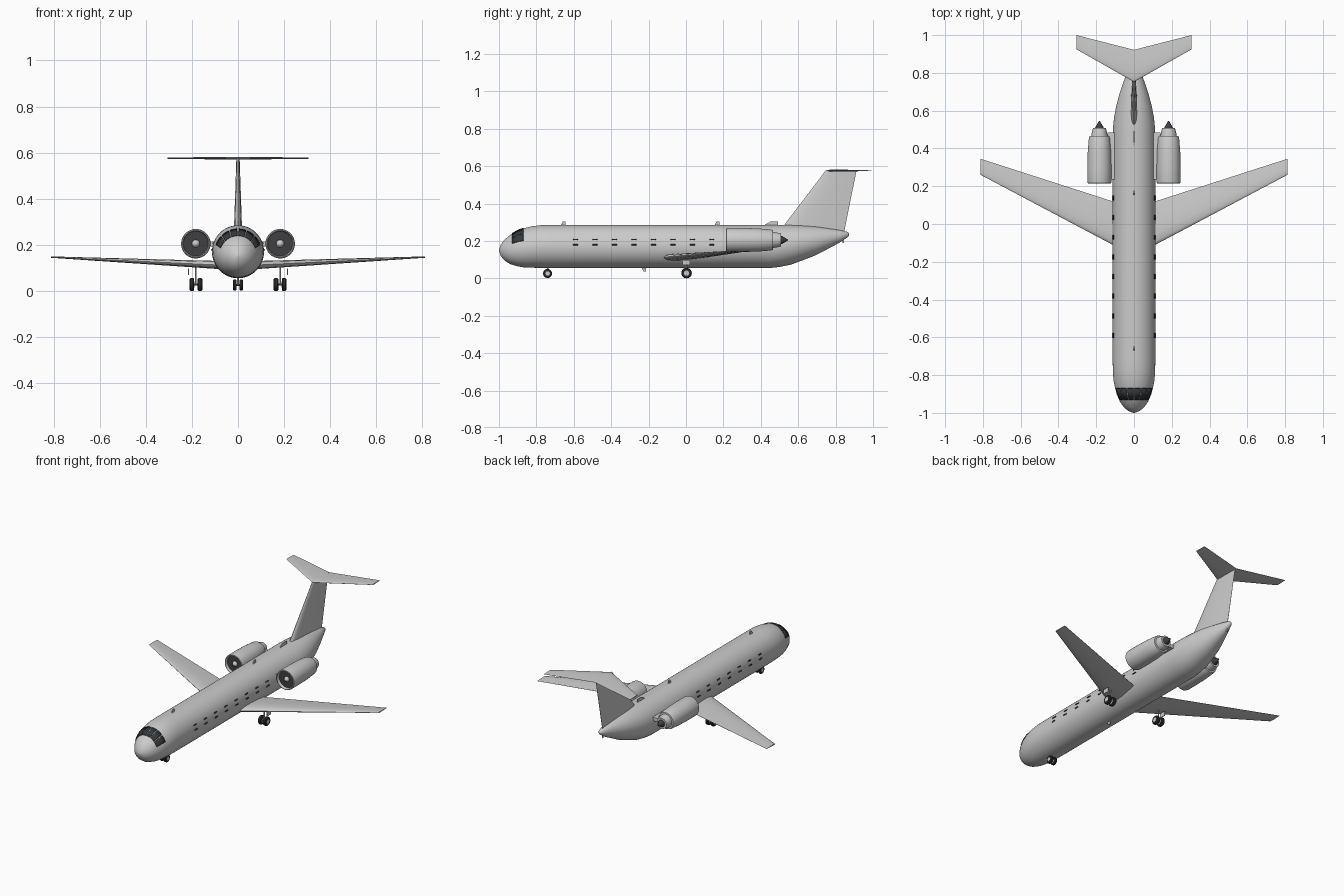
import bpy, bmesh, math
from mathutils import Vector

cube = bpy.data.objects.get("Cube")
if cube:
    bpy.data.objects.remove(cube, do_unlink=True)


def material(name, r, g, b):
    m = bpy.data.materials.new(name)
    m.use_nodes = True
    m.diffuse_color = (r, g, b, 1)
    m.node_tree.nodes["Principled BSDF"].inputs["Base Color"].default_value = (r, g, b, 1)
    return m


GREY = material("light grey paint", 0.6, 0.6, 0.6)
GLASS = material("dark glass", 0.035, 0.04, 0.045)
DARK = material("dark metal", 0.05, 0.05, 0.055)
RUBBER = material("tyre rubber", 0.025, 0.025, 0.025)


def finish(name, bm, mat, angle=35):
    bmesh.ops.recalc_face_normals(bm, faces=bm.faces[:])
    me = bpy.data.meshes.new(name)
    bm.to_mesh(me)
    bm.free()
    me.materials.append(mat)
    ob = bpy.data.objects.new(name, me)
    bpy.context.collection.objects.link(ob)
    bpy.ops.object.select_all(action='DESELECT')
    ob.select_set(True)
    bpy.context.view_layer.objects.active = ob
    bpy.ops.object.shade_smooth_by_angle(angle=math.radians(angle))
    return ob


def loft(name, rings, mat, angle=35):
    """Skin a list of equal-length closed rings and cap both ends."""
    bm = bmesh.new()
    vs = [[bm.verts.new(p) for p in ring] for ring in rings]
    n = len(vs[0])
    for a, b in zip(vs, vs[1:]):
        for i in range(n):
            j = (i + 1) % n
            bm.faces.new((a[i], a[j], b[j], b[i]))
    bm.faces.new(vs[0])
    bm.faces.new(vs[-1])
    return finish(name, bm, mat, angle)


def revolve(name, profile, centre, mat, axis='Y', sides=32):
    """Turn (radius, distance) points round an axis through centre."""
    rings = []
    for r, d in profile:
        ring = []
        for i in range(sides):
            a = math.tau * i / sides
            c, s = r * math.cos(a), r * math.sin(a)
            ring.append(Vector(centre) + Vector({'X': (d, c, s), 'Y': (c, d, s), 'Z': (c, s, d)}[axis]))
        rings.append(ring)
    return loft(name, rings, mat)


def box(name, lo, hi, mat):
    rings = [[(lo[0], lo[1], z), (hi[0], lo[1], z), (hi[0], hi[1], z), (lo[0], hi[1], z)] for z in (lo[2], hi[2])]
    return loft(name, rings, mat)


# Fuselage: y, centre height, half width, half height
STATIONS = [(-1, .15, .003, .003), (-.99, .15, .03, .031), (-.97, .151, .054, .056),
            (-.94, .154, .075, .078), (-.9, .16, .092, .096), (-.87, .163, .1, .104),
            (-.83, .167, .108, .11), (-.78, .17, .112, .114), (-.72, .17, .113, .115),
            (.45, .17, .113, .115), (.5, .173, .112, .112), (.56, .179, .106, .106),
            (.62, .189, .095, .094), (.69, .2, .077, .078), (.76, .213, .053, .055),
            (.82, .224, .03, .034), (.865, .234, .013, .014), (.872, .235, .005, .005)]


def skin(y, a, off=0.0):
    """Point on the fuselage at station y and angle a above the +x side."""
    for p, q in zip(STATIONS, STATIONS[1:]):
        if p[0] <= y <= q[0]:
            t = (y - p[0]) / (q[0] - p[0])
            z, rx, rz = [u + (v - u) * t for u, v in zip(p[1:], q[1:])]
            return ((rx + off) * math.cos(a), y, z + (rz + off) * math.sin(a))


loft("fuselage", [[skin(s[0], math.tau * i / 48) for i in range(48)] for s in STATIONS], GREY, 50)


def plate(name, ys, a0, a1, steps, mat, off=0.002):
    """Thin curved panel lying on the fuselage skin."""
    bm = bmesh.new()
    g = [[bm.verts.new(skin(y, a0 + (a1 - a0) * i / steps, off)) for i in range(steps + 1)] for y in ys]
    for a, b in zip(g, g[1:]):
        for i in range(steps):
            bm.faces.new((a[i], a[i + 1], b[i + 1], b[i]))
    ob = finish(name, bm, mat)
    solid = ob.modifiers.new("thickness", 'SOLIDIFY')
    solid.thickness = 0.003
    solid.offset = 0


# Cockpit panes and cabin windows
for side, tag in ((1, "left"), (-1, "right")):
    def ang(deg):
        return math.radians(deg if side > 0 else 180 - deg)
    for k, (lo, hi) in enumerate(((21, 44), (47, 67), (70, 88))):
        plate(f"cockpit_pane_{tag}_{k}", (-.93, -.9, -.87), ang(lo), ang(hi), 4, GLASS)
    for k in range(8):
        y = -.59 + k * .104
        for row, deg in (("upper", 18.5), ("lower", 4.5)):
            plate(f"cabin_window_{row}_{tag}_{k}", (y - .013, y + .013), ang(deg - 1.5), ang(deg + 1.5), 1, GLASS)

# Aerofoil outline: chord fraction, half thickness fraction
UPPER = [(0, 0), (.02, .4), (.08, .75), (.25, 1), (.5, .85), (.8, .4), (1, .04)]
FOIL = UPPER + [(t, -h) for t, h in reversed(UPPER[1:])]


def surface(name, sections, upright=False):
    """Loft aerofoils given as (span, leading y, trailing y, height, half thickness)."""
    rings = []
    for x, le, te, z, th in sections:
        rings.append([(h * th, le + (te - le) * t, z) if upright else (x, le + (te - le) * t, z + h * th)
                      for t, h in FOIL])
    return loft(name, rings, GREY, 40)


surface("tail_fin", [(0, .46, .835, .2, .019), (0, .525, .853, .285, .017), (0, .748, .912, .578, .007)], True)

# Blade aerials, dorsal scoop and tail bumper
for name, y0, y1, z0, z1 in (("front_aerial", -.672, -.645, .28, .304), ("rear_aerial", .15, .178, .28, .304),
                             ("belly_aerial", -.24, -.215, .062, .037), ("dorsal_scoop", .41, .492, .28, .303),
                             ("tail_bumper", .83, .845, .215, .19)):
    slant = (y1 - y0) * .5
    rings = [[(-.003, a, z), (.003, a, z), (.003, y1, z), (-.003, y1, z)] for a, z in ((y0, z0), (y0 + slant, z1))]
    loft(name, rings, GREY)


def wheel(name, x, y, z, r, half):
    revolve(name + "_tyre", [(r * .5, -half), (r * .85, -half), (r, -half * .55), (r, half * .55),
                             (r * .85, half), (r * .5, half)], (x, y, z), RUBBER, 'X', 24)
    revolve(name + "_hub", [(r * .5, -half * 1.06), (r * .5, half * 1.06)], (x, y, z), GREY, 'X', 16)


for s, tag in ((1, "left"), (-1, "right")):
    # Wings and tailplane
    surface(f"wing_{tag}", [(0, -.17, .085, .108, .019), (s * .113, -.11, .12, .114, .017),
                            (s * .812, .26, .345, .147, .003)])
    surface(f"tailplane_{tag}", [(0, .752, .922, .576, .006), (s * .305, .925, 1, .576, .003)])

    # Engine: nacelle, fan, spinner, nozzle, exhaust cone, pylon
    c = (s * .183, 0, .205)
    revolve(f"nacelle_{tag}", [(.053, .24), (.055, .222), (.058, .214), (.062, .216), (.064, .226), (.064, .3),
                               (.062, .38), (.056, .455), (.052, .465), (.035, .466)], c, GREY)
    revolve(f"fan_{tag}", [(.054, .232), (.054, .238)], c, DARK)
    revolve(f"spinner_{tag}", [(.003, .217), (.012, .222), (.018, .234)], c, GREY, sides=20)
    revolve(f"nozzle_{tag}", [(.043, .455), (.041, .48), (.034, .508), (.03, .508)], c, GREY)
    revolve(f"exhaust_cone_{tag}", [(.024, .5), (.022, .512), (.002, .546)], c, DARK, sides=20)
    box(f"pylon_{tag}", (min(s * .08, s * .14), .235, .193), (max(s * .08, s * .14), .485, .215), GREY)

    # Main landing gear
    for k, x in enumerate((.165, .2)):
        wheel(f"main_wheel_{tag}_{k}", s * x, .003, .028, .028, .01)
    revolve(f"main_axle_{tag}", [(.005, -.02), (.005, .02)], (s * .183, .003, .028), DARK, 'X', 12)
    revolve(f"main_strut_{tag}", [(.004, .028), (.004, .115)], (s * .183, .003, 0), GREY, 'Z', 12)
    box(f"gear_door_{tag}", (s * .215 - .002, -.018, .07), (s * .215 + .002, .022, .098), GREY)

    # Nose wheels
    wheel(f"nose_wheel_{tag}", s * .014, -.74, .026, .024, .008)

revolve("nose_axle", [(.004, -.014), (.004, .014)], (0, -.74, .026), DARK, 'X', 12)
revolve("nose_strut", [(.004, .026), (.004, .07)], (0, -.74, 0), GREY, 'Z', 12)
